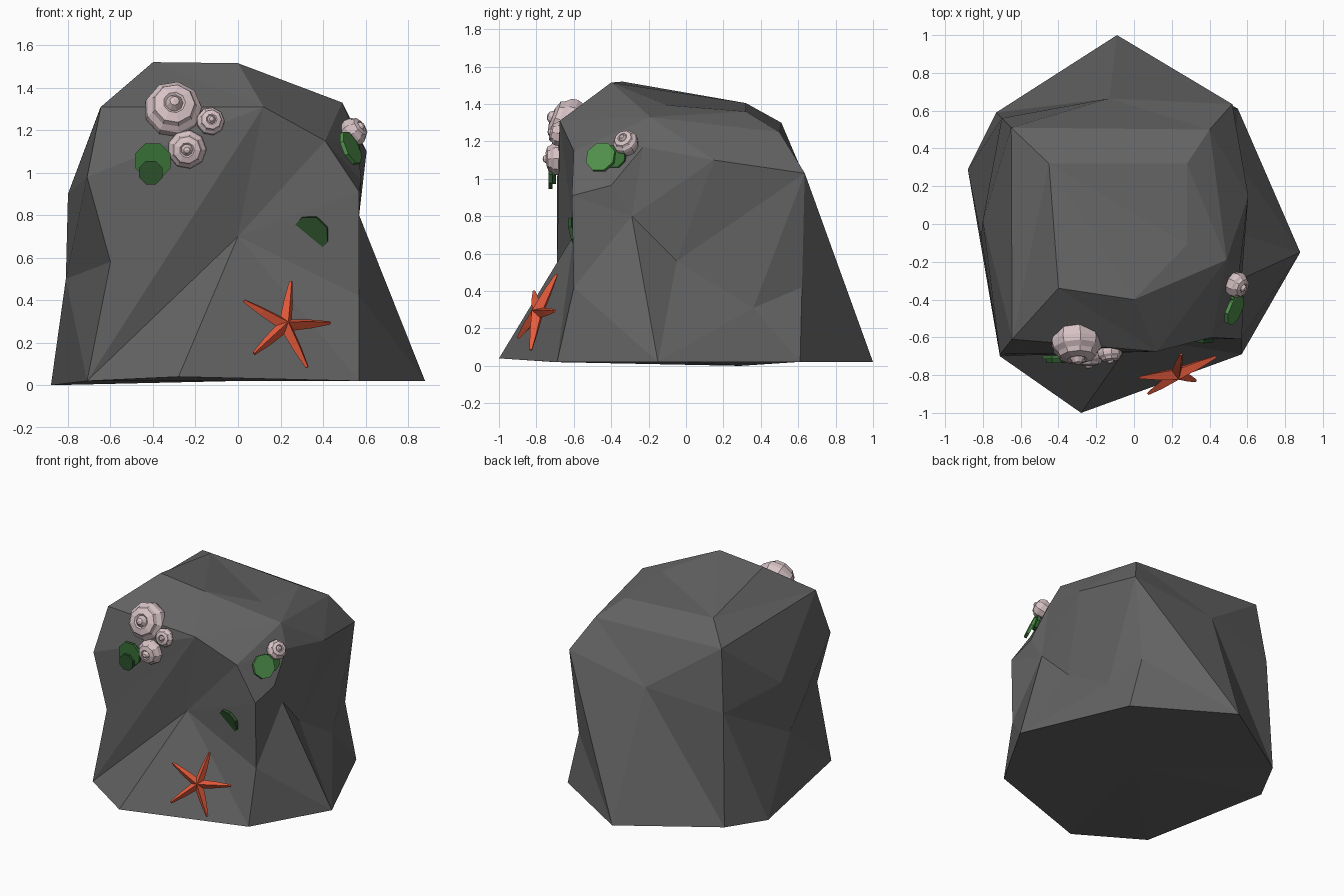
import bpy, bmesh, math
from mathutils import Vector, Matrix

cube = bpy.data.objects.get("Cube")
if cube:
    bpy.data.objects.remove(cube, do_unlink=True)


def material(name, rgb):
    mat = bpy.data.materials.new(name)
    mat.use_nodes = True
    mat.diffuse_color = (*rgb, 1)
    mat.node_tree.nodes["Principled BSDF"].inputs["Base Color"].default_value = (*rgb, 1)
    return mat


STONE = material("stone grey", (.125, .125, .125))
SHELL = material("shell pink", (.68, .54, .56))
ORANGE = material("starfish orange", (.8, .105, .045))
BRIGHT = material("bright green", (.08, .28, .07))
GREEN = material("green", (.04, .16, .037))
DARK = material("dark green", (.025, .08, .025))


def finish(name, bm, mat, matrix=Matrix()):
    bmesh.ops.recalc_face_normals(bm, faces=bm.faces)
    mesh = bpy.data.meshes.new(name)
    bm.to_mesh(mesh)
    bm.free()
    mesh.materials.append(mat)
    obj = bpy.data.objects.new(name, mesh)
    obj.matrix_world = matrix
    bpy.context.scene.collection.objects.link(obj)


def on_surface(location, normal):
    """Matrix whose z axis follows the surface normal, with y as upright as possible."""
    z = Vector(normal).normalized()
    y = (Vector((0, 0, 1)) - z * z.z).normalized()
    x = y.cross(z)
    return Matrix.Translation(location) @ Matrix((x, y, z)).transposed().to_4x4()


# Boulder: corner points by level, skinned around the core
base = {
    "foot_front": (-.28, -1, .04), "foot_front_left": (.57, -.69, .02),
    "foot_left": (.88, -.15, .02), "foot_back_left": (.55, .61, .02),
    "foot_back": (-.09, 1, .02), "foot_back_right": (-.73, .59, .02),
    "foot_right": (-.88, .29, 0), "foot_front_right": (-.71, -.7, .02),
    "underside": (0, 0, .02),
}
waist = {
    "chest": (0, -.6, .7), "waist_right": (-.6, -.69, .58),
    "flank_low": (-.81, -.07, .5), "flank": (-.8, .02, .9),
    "corner_low": (.57, -.6, .42), "dent_top": (.57, -.29, .8),
    "dent": (.54, -.05, .56), "hollow": (.53, .36, .31),
    "hollow_back": (.45, .62, .42),
}
shoulder = {
    "bulge_right": (-.71, -.69, .98), "corner": (.57, -.61, .91),
    "ledge_low": (.58, -.4, .965), "ledge_high": (.56, -.23, 1.17),
    "side": (.605, .15, 1.1), "back_left": (.52, .635, 1.03),
    "back": (-.13, .665, .935), "back_right": (-.7, .56, .85),
    "notch": (.41, -.6, 1.15),
}
crown = {
    "brow": (.12, -.675, 1.31), "brow_right": (-.645, -.61, 1.31),
    "peak_right": (-.4, -.34, 1.52), "peak": (0, -.4, 1.515),
    "rim_left": (.49, -.19, 1.33), "top_left": (.28, -.11, 1.395),
    "top_back_left": (.28, .32, 1.36), "rim_back_left": (.4, .5, 1.25),
    "rim_back_right": (-.65, .51, 1.3), "top_back_right": (-.45, .32, 1.405),
}
# Ridges and valleys that must run along an edge
creases = [
    ("dent_top", "foot_left"), ("dent", "foot_left"), ("back", "back_right"),
    ("back", "foot_back"), ("back", "foot_back_right"), ("back_left", "foot_back"),
    ("brow", "peak"), ("peak", "top_left"), ("notch", "ledge_high"),
    ("rim_left", "ledge_high"), ("notch", "brow"), ("corner", "notch"),
    ("rim_back_left", "rim_back_right"), ("rim_left", "top_back_left"),
    ("rim_left", "rim_back_left"), ("top_back_right", "brow_right"),
    ("rim_back_right", "brow_right"), ("top_back_right", "peak_right"),
    ("side", "back_left"), ("side", "ledge_high"), ("chest", "foot_front"),
    ("top_back_right", "rim_back_left"), ("top_left", "top_back_left"),
    ("back_left", "rim_back_left"), ("waist_right", "foot_front_right"),
    ("brow", "bulge_right"), ("brow", "waist_right"),
    ("chest", "foot_front_right"), ("brow", "foot_front_right"),
]
points = {**base, **waist, **shoulder, **crown}
core = Vector((0, -.05, .6))
bm = bmesh.new()
corner = {n: bm.verts.new((Vector(p) - core).normalized()) for n, p in points.items()}
bmesh.ops.convex_hull(bm, input=list(bm.verts))
for a, b in creases * 2:
    for edge in bm.edges:
        across = {v for f in edge.link_faces for v in f.verts} - set(edge.verts)
        if across == {corner[a], corner[b]}:
            bmesh.utils.edge_rotate(edge, True)
            break
for n, p in points.items():
    corner[n].co = p
finish("boulder", bm, STONE)


# Barnacles: stepped domes turned from one profile
def barnacle(name, location, normal, radius):
    profile = [(.85, -.5), (1, .1), (.95, .35), (.78, .52), (.7, .7), (.38, .8),
               (.3, .74), (.16, .95), (0, 1)]
    bm = bmesh.new()
    verts = [bm.verts.new((r, 0, h)) for r, h in profile]
    edges = [bm.edges.new(pair) for pair in zip(verts, verts[1:])]
    bmesh.ops.spin(bm, geom=verts + edges, cent=(0, 0, 0), axis=(0, 0, 1),
                   angle=math.tau, steps=9)
    bmesh.ops.remove_doubles(bm, verts=bm.verts, dist=.001)
    bmesh.ops.holes_fill(bm, edges=bm.edges)
    finish(name, bm, SHELL, on_surface(location, normal) @ Matrix.Scale(radius, 4))


barnacle("barnacle_large", (-.305, -.615, 1.29), (.05, -.88, .35), .138)
barnacle("barnacle_small", (-.13, -.675, 1.24), (.1, -.9, .2), .067)
barnacle("barnacle_medium", (-.24, -.675, 1.11), (0, -1, -.05), .092)
barnacle("barnacle_side", (.54, -.32, 1.19), (.6, -.3, .45), .07)


# Algae: thin eight-sided discs
def algae(name, location, normal, radius, mat):
    bm = bmesh.new()
    bmesh.ops.create_cone(bm, cap_ends=True, segments=8, radius1=radius,
                          radius2=radius, depth=.02)
    turn = Matrix.Rotation(math.pi / 8, 4, "Z")
    finish(name, bm, mat, on_surface(location, normal) @ turn)


algae("algae_front", (-.4, -.705, 1.055), (0, -1, 0), .09, GREEN)
algae("algae_front_small", (-.41, -.725, 1), (0, -1, 0), .06, DARK)
algae("algae_low", (.34, -.596, .71), (-.2, -1, -.25), .09, DARK)
algae("algae_side", (.53, -.455, 1.115), (.85, -.36, .39), .085, BRIGHT)
algae("algae_side_small", (.54, -.38, 1.12), (.85, -.36, .2), .065, GREEN)

# Starfish: five ridged tapering arms
bm = bmesh.new()


def spot(radius, angle, height):
    return bm.verts.new((radius * math.cos(angle), radius * math.sin(angle), height))


for arm in range(5):
    aim = math.radians(75) + arm * math.tau / 5
    for side in (1, -1):
        valley = spot(.048, aim + side * math.pi / 5, 0)
        flank = spot(.13, aim + side * .17, 0)
        end = spot(.228, aim + side * .035, 0)
        for face in (1, -.5):
            centre = spot(0, 0, .045 * face)
            ridge = spot(.125, aim, .03 * face)
            tip = spot(.228, aim, .01 * face)
            bm.faces.new((centre, valley, flank, ridge))
            bm.faces.new((ridge, flank, end, tip))
            bm.faces.new((tip, end, spot(.228, aim, 0)))
bmesh.ops.remove_doubles(bm, verts=bm.verts, dist=.0005)
finish("starfish", bm, ORANGE, on_surface((.222, -.785, .282), (.33, -.87, .36)))
